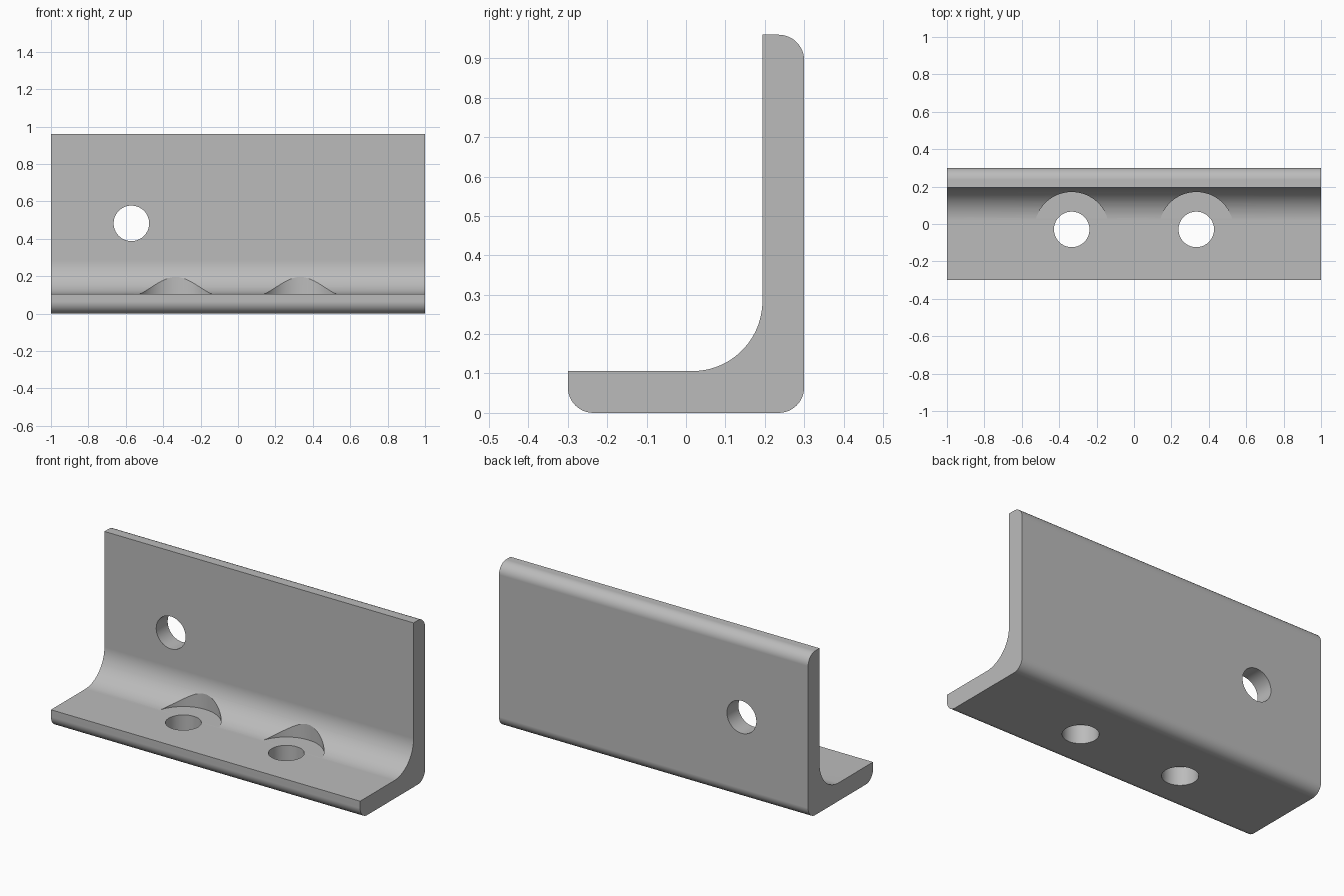
import bpy
import bmesh
from math import sin, cos, pi, radians
from mathutils import Matrix

cube = bpy.data.objects.get("Cube")
if cube:
    bpy.data.objects.remove(cube, do_unlink=True)

HALF_DEPTH, HEIGHT, THICK = 0.3, 0.96, 0.106
EDGE_R, FILLET_R = 0.065, 0.178
HOLE_R, SPOT_R = 0.095, 0.2

steel = bpy.data.materials.new("plain grey")
steel.use_nodes = True
grey = (0.5, 0.5, 0.5, 1)
steel.diffuse_color = grey
steel.node_tree.nodes["Principled BSDF"].inputs["Base Color"].default_value = grey


def arc(cy, cz, r, start, end, n):
    """Points of a circular arc in the side profile, angles in degrees."""
    angles = [radians(start + (end - start) * i / n) for i in range(n + 1)]
    return [(cy + r * cos(a), cz + r * sin(a)) for a in angles]


def make_object(name, bm):
    bmesh.ops.recalc_face_normals(bm, faces=bm.faces)
    mesh = bpy.data.meshes.new(name)
    bm.to_mesh(mesh)
    bm.free()
    mesh.materials.append(steel)
    obj = bpy.data.objects.new(name, mesh)
    bpy.context.collection.objects.link(obj)
    return obj


def cutter(name, radius, depth, location, along_y=False):
    bm = bmesh.new()
    turn = Matrix.Rotation(pi / 2 if along_y else 0, 4, "X")
    bmesh.ops.create_cone(bm, cap_ends=True, segments=64, radius1=radius,
                          radius2=radius, depth=depth,
                          matrix=Matrix.Translation(location) @ turn)
    obj = make_object(name, bm)
    obj.hide_render = True
    return obj


# L-shaped profile with rounded outer corners and a large inner fillet
y1, wall = HALF_DEPTH - EDGE_R, HALF_DEPTH - THICK
profile = [(-HALF_DEPTH, THICK)]
profile += arc(-y1, EDGE_R, EDGE_R, 180, 270, 12)
profile += arc(y1, EDGE_R, EDGE_R, 270, 360, 12)
profile += arc(y1, HEIGHT - EDGE_R, EDGE_R, 0, 90, 12)
profile += [(wall, HEIGHT)]
profile += arc(wall - FILLET_R, THICK + FILLET_R, FILLET_R, 0, -90, 24)

bm = bmesh.new()
end = bm.faces.new([bm.verts.new((-1, y, z)) for y, z in profile])
extruded = bmesh.ops.extrude_face_region(bm, geom=[end], use_keep_orig=True)
bmesh.ops.translate(bm, vec=(2, 0, 0),
                    verts=[v for v in extruded["geom"] if isinstance(v, bmesh.types.BMVert)])
bracket = make_object("angle_bracket", bm)

# Base holes with spot faces cut into the fillet, and one wall hole
cutters = []
for side, x in (("right", -0.333), ("left", 0.333)):
    cutters.append(cutter(side + "_spot_face_cutter", SPOT_R, 0.4,
                          (x, -0.029, THICK + 0.2005)))
    cutters.append(cutter(side + "_base_hole_cutter", HOLE_R, 0.5, (x, -0.029, 0.1)))
cutters.append(cutter("wall_hole_cutter", HOLE_R, 0.5, (-0.57, 0.25, 0.483), True))

bpy.context.view_layer.objects.active = bracket
for tool in cutters:
    cut = bracket.modifiers.new(tool.name, "BOOLEAN")
    cut.operation, cut.solver, cut.object = "DIFFERENCE", "EXACT", tool
    bpy.ops.object.modifier_apply(modifier=cut.name)
    bpy.data.objects.remove(tool, do_unlink=True)

# Smooth rounded surfaces, crisp edges and clean flat faces
bpy.ops.object.select_all(action="DESELECT")
bracket.select_set(True)
bpy.ops.object.shade_smooth_by_angle(angle=radians(25))
weighted = bracket.modifiers.new("flat_face_normals", "WEIGHTED_NORMAL")
weighted.keep_sharp = True
